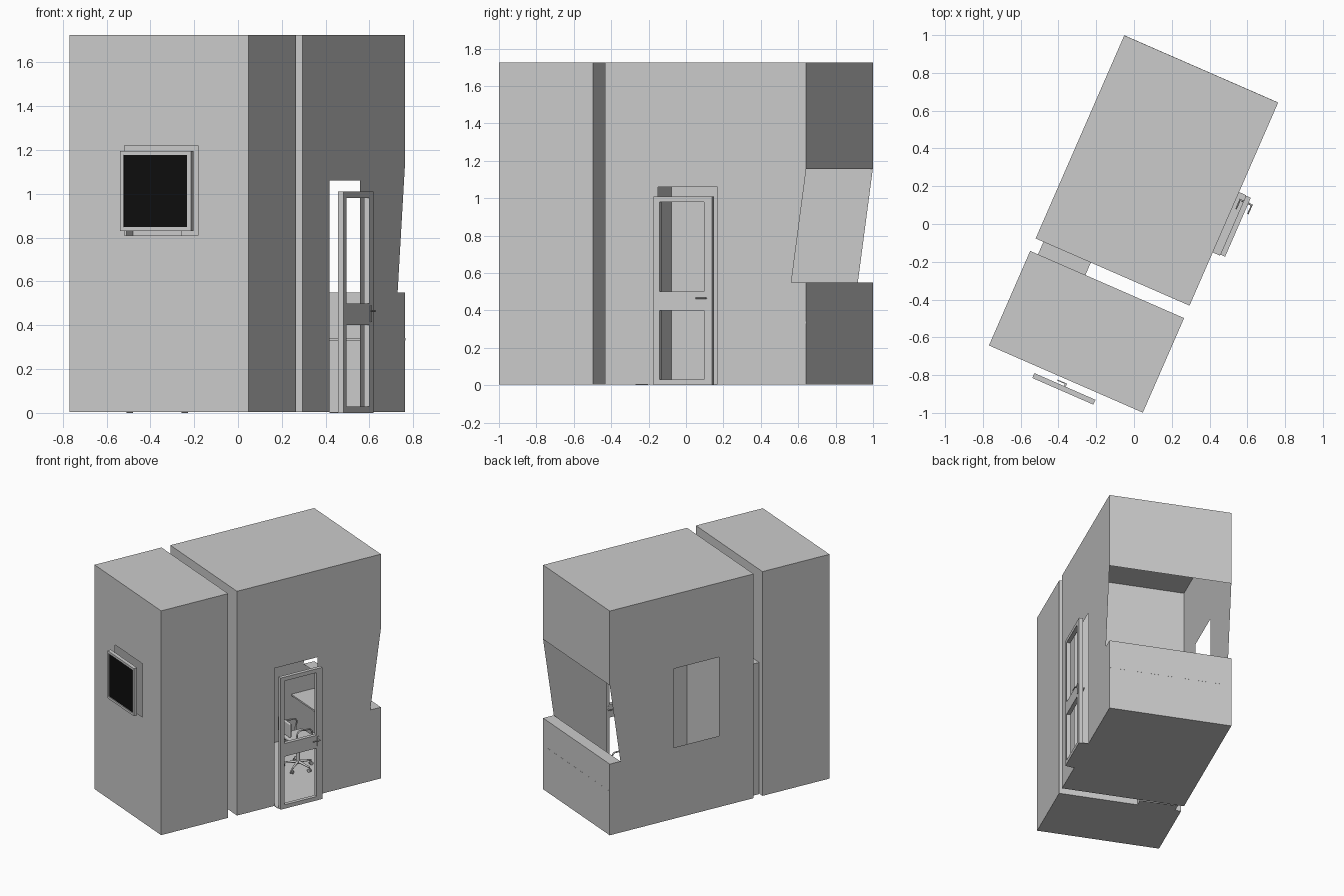
import bpy, bmesh, math
from mathutils import Matrix, Vector

if "Cube" in bpy.data.objects:
    bpy.data.objects.remove(bpy.data.objects["Cube"])

# Plan frame: u along the front, v towards the back, turned on the ground
M = Matrix.Translation((-0.768, -0.643, 0)) @ Matrix.Rotation(-math.atan2(0.4, 0.9165), 4, 'Z')
W, H, F = 0.889, 1.725, 0.004          # width, height, floor level
D1, V0, V1 = 0.546, 0.618, 1.791       # front room depth, main room start and end
SILL, HEAD, LEAN = 0.55, 1.155, 0.087  # slanted back window


def finish(name, bm, mat=None, smooth=False):
    me = bpy.data.meshes.new(name)
    bm.to_mesh(me)
    bm.free()
    ob = bpy.data.objects.new(name, me)
    bpy.context.collection.objects.link(ob)
    ob.matrix_world = M
    if mat:
        me.materials.append(mat)
    if smooth:
        bpy.ops.object.select_all(action='DESELECT')
        ob.select_set(True)
        bpy.context.view_layer.objects.active = ob
        bpy.ops.object.shade_smooth_by_angle(angle=math.radians(40))
    return ob


def face(bm, pts):
    bm.faces.new([bm.verts.new(p) for p in pts])


def wall(bm, at, a, b, skip=()):
    """Grid of quads over the lines a and b; at maps (a, b) to a point; skip lists open cells."""
    for i in range(len(a) - 1):
        for j in range(len(b) - 1):
            if (i, j) not in skip:
                face(bm, [at(a[i], b[j]), at(a[i + 1], b[j]),
                          at(a[i + 1], b[j + 1]), at(a[i], b[j + 1])])


def add_box(bm, lo, hi):
    c = [(p + q) / 2 for p, q in zip(lo, hi)]
    s = [q - p for p, q in zip(lo, hi)]
    bmesh.ops.create_cube(bm, size=1, matrix=Matrix.Translation(c) @ Matrix.Diagonal((*s, 1)))


def boxes(name, *pairs, mat=None):
    bm = bmesh.new()
    for lo, hi in pairs:
        add_box(bm, lo, hi)
    return finish(name, bm, mat)


def add_rod(bm, p, q, r, r2=None, n=12):
    p, q = Vector(p), Vector(q)
    d = q - p
    m = Matrix.Translation((p + q) / 2) @ d.to_track_quat('Z', 'Y').to_matrix().to_4x4()
    bmesh.ops.create_cone(bm, cap_ends=True, segments=n, radius1=r,
                          radius2=r if r2 is None else r2, depth=d.length, matrix=m)


def room(name, v0, v1):
    """Floor and ceiling of a room."""
    bm = bmesh.new()
    for z in (F, H):
        wall(bm, lambda u, v: (u, v, z), [0, W], [v0, v1])
    return bm


# Front room: window hole at the front, passage hole at the back
bm = room("front_room", 0, D1)
wall(bm, lambda u, z: (u, 0, z), [0, 0.273, 0.638, W], [F, 0.81, 1.22, H], {(1, 1)})
wall(bm, lambda u, z: (u, D1, z), [0, 0.045, 0.319, W], [F, 1.01, H], {(1, 0)})
for u0 in (0, W):
    wall(bm, lambda v, z: (u0, v, z), [0, D1], [F, H])
bmesh.ops.remove_doubles(bm, verts=bm.verts, dist=1e-4)
bmesh.ops.recalc_face_normals(bm, faces=bm.faces)
finish("front_room", bm)

# Main room: side window, doorway and leaning back window
bm = room("main_room", V0, V1)
wall(bm, lambda u, z: (u, V0, z), [0, W], [F, H])
wall(bm, lambda u, z: (u, V1, z), [0, W], [F, SILL, HEAD, H], {(0, 1)})
wall(bm, lambda u, v: (u, v, SILL), [0, W], [V1 - LEAN, V1])
wall(bm, lambda v, z: (0, v, z), [V0, 0.9, 1.272, V1 - LEAN, V1],
     [F, SILL, HEAD, H], {(1, 1), (3, 1)})
wall(bm, lambda v, z: (W, v, z), [V0, 0.925, 1.274, V1 - LEAN, V1],
     [F, SILL, 1.06, HEAD, H], {(1, 0), (1, 1), (3, 1), (3, 2)})
for u0 in (0, W):
    face(bm, [(u0, V1 - LEAN, SILL), (u0, V1, HEAD), (u0, V1 - LEAN, HEAD)])
bmesh.ops.remove_doubles(bm, verts=bm.verts, dist=1e-4)
bmesh.ops.recalc_face_normals(bm, faces=bm.faces)
finish("main_room", bm)

# Passage between the rooms
bm = bmesh.new()
for u0 in (0.045, 0.319):
    wall(bm, lambda v, z: (u0, v, z), [D1, V0], [0, 1.01])
for z0 in (0, 1.01):
    wall(bm, lambda u, v: (u, v, z0), [0.045, 0.319], [D1, V0])
finish("passage", bm)

# Door leaf standing just outside the doorway
ua, ub, va, vb = 0.93, 0.958, 0.931, 1.271
boxes("door_threshold", ((W, 0.925, 0), (ua, 1.274, 0.004)))
boxes("door_leaf",
      ((ua, va, 0), (ub, va + 0.033, 1.01)), ((ua, vb - 0.045, 0), (ub, vb, 1.01)),
      ((ua, va + 0.033, 0), (ub, vb - 0.045, 0.03)),
      ((ua, va + 0.033, 0.4), (ub, vb - 0.045, 0.5)),
      ((ua, va + 0.033, 0.98), (ub, vb - 0.045, 1.01)))
bm = bmesh.new()
for u0, s in ((ua, -1), (ub, 1)):
    e = u0 + s * 0.02
    add_rod(bm, (u0, 1.238, 0.465), (e, 1.238, 0.465), 0.005)
    add_rod(bm, (e, 1.243, 0.465), (e, 1.185, 0.465), 0.004)
    add_box(bm, (min(u0, u0 + s * 0.004), 1.23, 0.415), (max(u0, u0 + s * 0.004), 1.246, 0.49))
finish("door_handles", bm, smooth=True)

# Front window: frame, dark pane and inside handle
black = bpy.data.materials.new("dark_pane")
black.diffuse_color = (0.004, 0.004, 0.004, 1)
black.use_nodes = True
black.node_tree.nodes["Principled BSDF"].inputs["Base Color"].default_value = black.diffuse_color
fa, fb, b = (0.279, -0.066, 0.83), (0.632, -0.038, 1.195), 0.018
boxes("window_frame",
      (fa, (fa[0] + b, fb[1], fb[2])), ((fb[0] - b, fa[1], fa[2]), fb),
      ((fa[0] + b, fa[1], fa[2]), (fb[0] - b, fb[1], fa[2] + b)),
      ((fa[0] + b, fa[1], fb[2] - b), (fb[0] - b, fb[1], fb[2])))
boxes("window_pane", ((fa[0] + b, -0.06, fa[2] + b), (fb[0] - b, -0.05, fb[2] - b)), mat=black)
boxes("window_handle", ((0.45, -0.038, 0.836), (0.46, -0.022, 0.846)),
      ((0.405, -0.026, 0.836), (0.46, -0.02, 0.846)))

# Desk across the back of the main room
boxes("desk_top", ((0, 1.604, 0.33), (W, V1 + 0.0005, 0.342)))

# Office chair: five-star base on casters
cu, cv = 0.44, 1.39
bm = bmesh.new()
for k in range(5):
    a = 2 * math.pi * k / 5 + 0.3
    c, s = math.cos(a), math.sin(a)
    tip = (cu + 0.105 * c, cv + 0.105 * s)
    add_rod(bm, (cu, cv, 0.055), (*tip, 0.04), 0.01, 0.006)
    add_rod(bm, (*tip, 0.042), (*tip, 0.018), 0.004)
    for o in (-1, 1):
        p = Vector((tip[0] - s * 0.006 * o, tip[1] + c * 0.006 * o, F + 0.013))
        h = Vector((-s, c, 0)) * 0.0035
        add_rod(bm, p - h, p + h, 0.013)
add_rod(bm, (cu, cv, 0.04), (cu, cv, 0.14), 0.014)
add_rod(bm, (cu, cv, 0.14), (cu, cv, 0.235), 0.008)
finish("chair_base", bm, smooth=True)

# Chair cushions with rounded edges
seat = boxes("chair_seat", ((cu - 0.09, cv - 0.09, 0.23), (cu + 0.09, cv + 0.09, 0.255)))
back = boxes("chair_back", ((cu - 0.08, cv - 0.118, 0.29), (cu + 0.08, cv - 0.1, 0.4)))
for ob in (seat, back):
    m = ob.modifiers.new("round", 'BEVEL')
    m.width, m.segments = 0.008, 3

# Bent tubes: armrest loops and the back support
def tube(name, pts, r):
    cu_data = bpy.data.curves.new(name, 'CURVE')
    cu_data.dimensions, cu_data.bevel_depth, cu_data.bevel_resolution = '3D', r, 2
    cu_data.resolution_u = 6
    sp = cu_data.splines.new('BEZIER')
    sp.bezier_points.add(len(pts) - 1)
    for bp, p in zip(sp.bezier_points, pts):
        bp.co = p
        bp.handle_left_type = bp.handle_right_type = 'AUTO'
    ob = bpy.data.objects.new(name, cu_data)
    bpy.context.collection.objects.link(ob)
    ob.matrix_world = M


for side, s in (("left", -1), ("right", 1)):
    x = cu + s * 0.1
    tube(side + "_armrest", [(cu + s * 0.05, cv + 0.03, 0.23), (x, cv + 0.04, 0.25),
                             (x, cv + 0.045, 0.325), (x, cv, 0.335), (x, cv - 0.06, 0.33),
                             (x, cv - 0.065, 0.25), (cu + s * 0.05, cv - 0.05, 0.23)], 0.006)
tube("back_support", [(cu, cv, 0.228), (cu, cv - 0.1, 0.232), (cu, cv - 0.12, 0.27),
                      (cu, cv - 0.118, 0.34)], 0.007)
